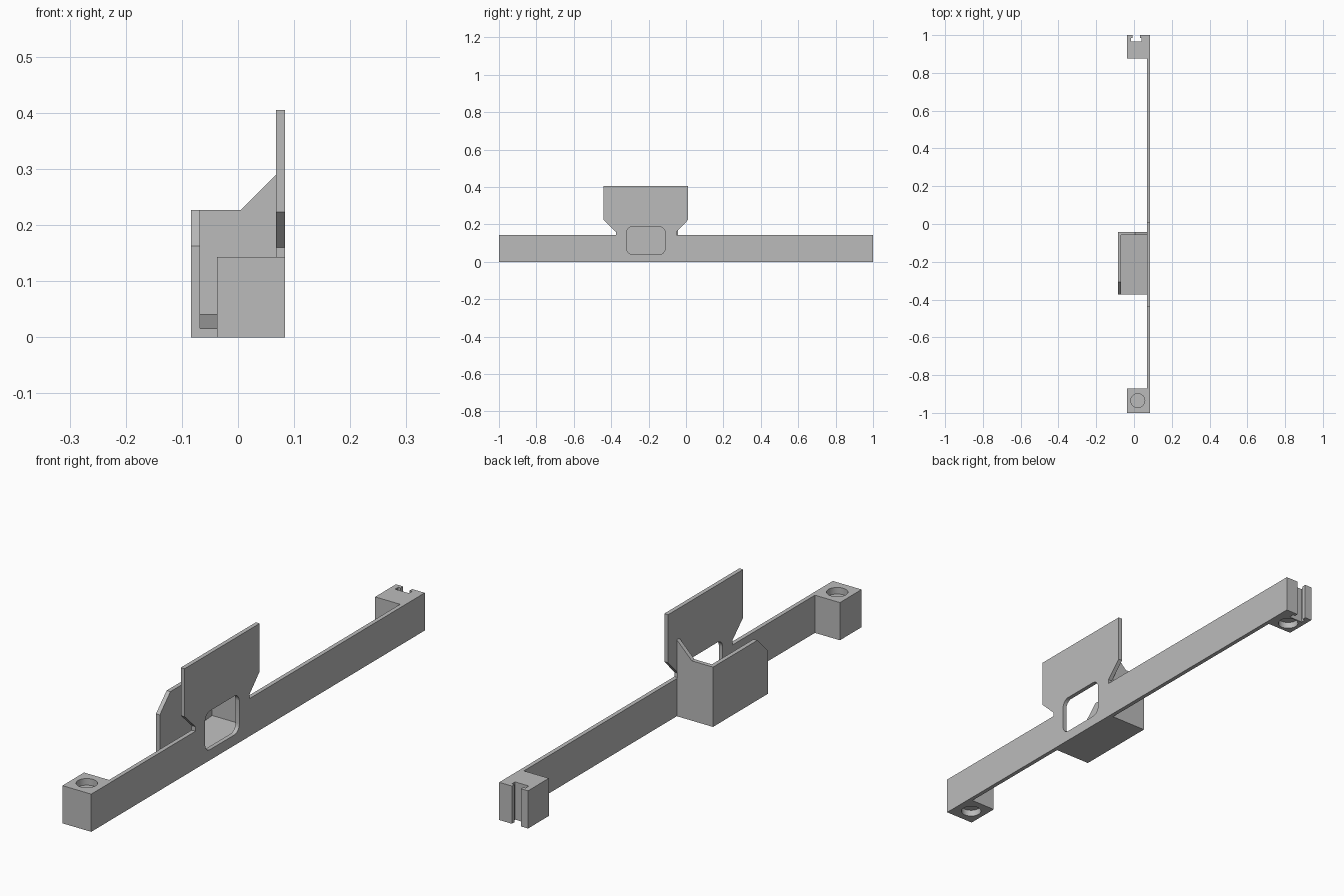
import bpy, bmesh
from mathutils import Vector

cube = bpy.data.objects.get("Cube")
if cube:
    bpy.data.objects.remove(cube, do_unlink=True)

# Single flat material
grey = bpy.data.materials.new("plain_grey")
grey.use_nodes = True
grey.diffuse_color = (0.5, 0.5, 0.5, 1)
grey.node_tree.nodes["Principled BSDF"].inputs["Base Color"].default_value = (0.5, 0.5, 0.5, 1)


def prism(name, axis, profile, start, end):
    """Extrude a 2D profile along an axis; profile uses the other two axes in order."""
    def place(p):
        co = list(p)
        co.insert("xyz".index(axis), start)
        return co
    bm = bmesh.new()
    face = bm.faces.new([bm.verts.new(place(p)) for p in profile])
    ext = bmesh.ops.extrude_face_region(bm, geom=[face])
    shift = Vector()
    shift["xyz".index(axis)] = end - start
    verts = [g for g in ext["geom"] if isinstance(g, bmesh.types.BMVert)]
    bmesh.ops.translate(bm, verts=verts, vec=shift)
    bmesh.ops.recalc_face_normals(bm, faces=bm.faces)
    mesh = bpy.data.meshes.new(name)
    bm.to_mesh(mesh)
    bm.free()
    mesh.materials.append(grey)
    obj = bpy.data.objects.new(name, mesh)
    bpy.context.collection.objects.link(obj)
    return obj


def rect(a0, a1, b0, b1):
    return [(a0, b0), (a1, b0), (a1, b1), (a0, b1)]


def apply_all(obj):
    bpy.context.view_layer.objects.active = obj
    for mod in list(obj.modifiers):
        bpy.ops.object.modifier_apply(modifier=mod.name)


def cut(obj, cutter):
    mod = obj.modifiers.new("cut", "BOOLEAN")
    mod.operation = "DIFFERENCE"
    mod.solver = "EXACT"
    mod.object = cutter
    apply_all(obj)
    bpy.data.objects.remove(cutter, do_unlink=True)


def drill(obj, x, y, z, radius=0.037, depth=0.025):
    """Shallow round pocket in a horizontal face at height z."""
    bpy.ops.mesh.primitive_cylinder_add(vertices=40, radius=radius, depth=2 * depth, location=(x, y, z))
    cutter = bpy.context.object
    cutter.hide_render = True
    cutter.data.materials.append(grey)
    cut(obj, cutter)


INNER, OUTER = 0.068, 0.084   # thickness of the long plate in x
RAIL = 0.143                  # height of the long plate

# Long plate with a flared upright panel
plate = prism("long_plate", "x", [
    (-1, 0), (1, 0), (1, RAIL), (-0.05, RAIL), (-0.05, 0.16), (0.01, 0.223),
    (0.01, 0.405), (-0.44, 0.405), (-0.44, 0.223), (-0.375, 0.16),
    (-0.375, RAIL), (-1, RAIL)], INNER, OUTER)

# Rounded window through the plate
window = prism("window_cutter", "x", rect(-0.317, -0.112, 0.04, 0.187), 0.04, 0.11)
window.hide_render = True
bm = bmesh.new()
bm.from_mesh(window.data)
along_x = [e for e in bm.edges if abs(e.verts[0].co.x - e.verts[1].co.x) > 0.01]
bmesh.ops.bevel(bm, geom=along_x, offset=0.03, segments=8, profile=0.5, affect="EDGES")
bm.to_mesh(window.data)
bm.free()
cut(plate, window)

# Front end block with pockets above and below
BLOCK = -0.037
front_block = prism("front_end_block", "z", rect(BLOCK, INNER, -1, -0.87), 0, RAIL)
drill(front_block, 0.02, -0.935, RAIL)
drill(front_block, 0.02, -0.935, 0)

# Rear end block with a T-shaped slot open at the back
rear_block = prism("rear_end_block", "z", [
    (BLOCK, 0.875), (INNER, 0.875), (INNER, 1), (0.031, 1), (0.031, 0.985),
    (0.041, 0.985), (0.041, 0.966), (-0.017, 0.966), (-0.017, 0.985),
    (-0.007, 0.985), (-0.007, 1), (BLOCK, 1)], 0, RAIL)
drill(rear_block, 0.015, 0.925, 0)

# Open-fronted bin: sloping floor, side wall with cut corner, rear wall with gusset
FRONT, BACK, WALL = -0.372, -0.042, 0.016
prism("bin_floor", "x", [
    (FRONT, 0), (BACK - WALL, 0), (BACK - WALL, 0.041), (FRONT, 0.016)],
    -INNER, INNER)
prism("bin_side_wall", "x", [
    (FRONT, 0), (BACK, 0), (BACK, 0.227), (FRONT + 0.064, 0.227), (FRONT, 0.163)],
    -OUTER, -INNER)
prism("bin_rear_wall", "y", [
    (-INNER, 0), (INNER, 0), (INNER, 0.29), (0.005, 0.227), (-INNER, 0.227)],
    BACK - WALL, BACK)

# Keep edges crisp, round pockets smooth
bpy.ops.object.select_all(action="DESELECT")
for obj in (plate, front_block, rear_block):
    obj.select_set(True)
bpy.context.view_layer.objects.active = plate
bpy.ops.object.shade_smooth_by_angle(angle=0.5)
